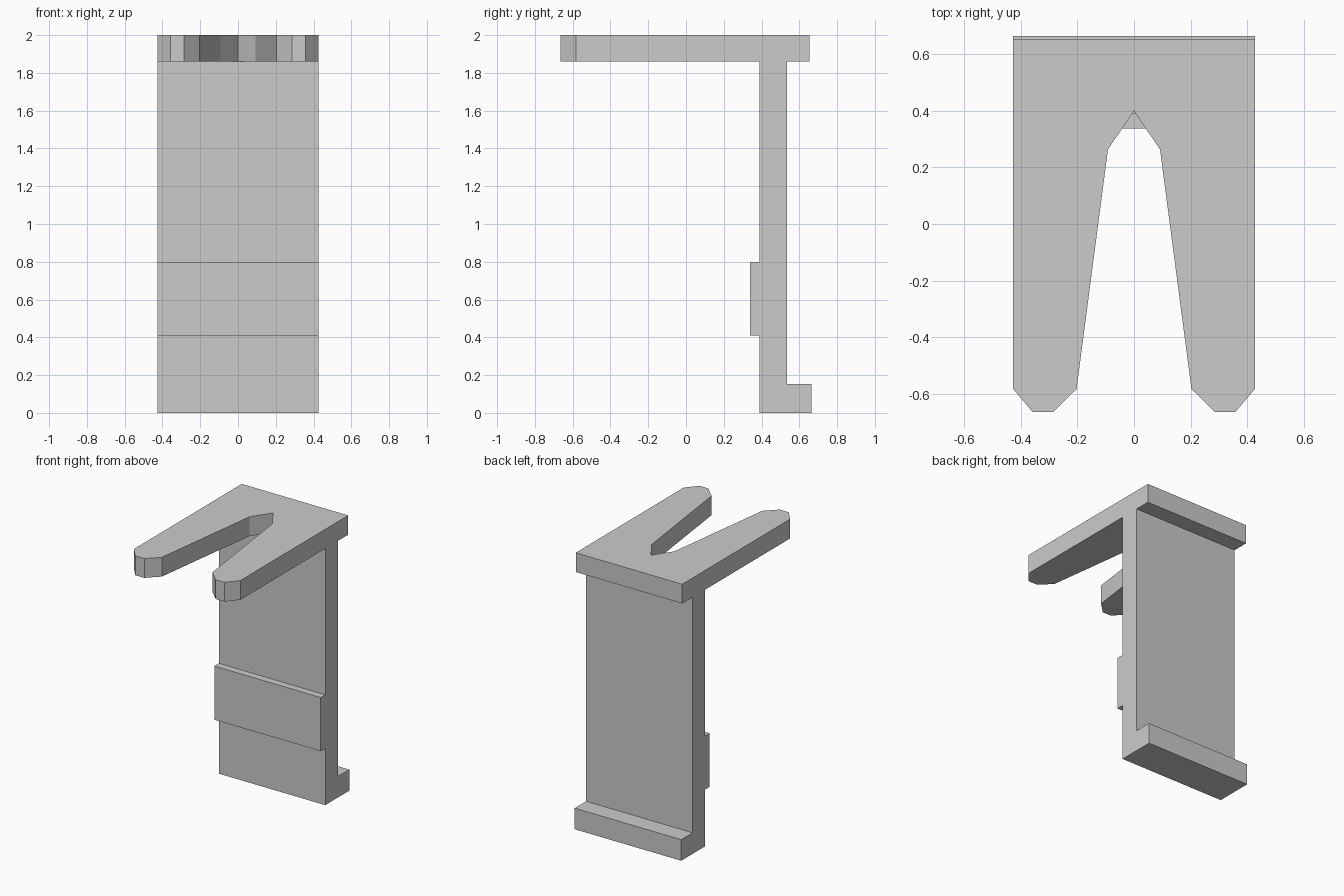
import bpy, bmesh
from mathutils import Vector

if "Cube" in bpy.data.objects:
    bpy.data.objects.remove(bpy.data.objects["Cube"])

HALF_WIDTH = 0.427


def extrude_profile(name, points, offset):
    """Make a solid by sweeping a closed flat outline along an offset."""
    bm = bmesh.new()
    face = bm.faces.new([bm.verts.new(p) for p in points])
    result = bmesh.ops.extrude_face_region(bm, geom=[face])
    moved = [g for g in result["geom"] if isinstance(g, bmesh.types.BMVert)]
    bmesh.ops.translate(bm, verts=moved, vec=Vector(offset))
    bmesh.ops.recalc_face_normals(bm, faces=bm.faces)
    mesh = bpy.data.meshes.new(name)
    bm.to_mesh(mesh)
    bm.free()
    obj = bpy.data.objects.new(name, mesh)
    bpy.context.collection.objects.link(obj)
    return obj


# Upright back plate with front pad and rear foot lip (side profile: y, z)
side = [(0.39, 0), (0.665, 0), (0.665, 0.153), (0.535, 0.153), (0.535, 1.86),
        (0.39, 1.86), (0.39, 0.80), (0.338, 0.80), (0.338, 0.411), (0.39, 0.411)]
extrude_profile("upright_plate", [(-HALF_WIDTH, y, z) for y, z in side],
                (2 * HALF_WIDTH, 0, 0))

# Forked top plate: right half outline from slot apex to rear corner, mirrored
half = [(0.092, 0.263), (0.203, -0.583), (0.286, -0.665), (0.358, -0.665),
        (HALF_WIDTH, -0.583), (HALF_WIDTH, 0.653)]
outline = [(0, 0.40)] + half + [(-x, y) for x, y in reversed(half)]
extrude_profile("forked_top", [(x, y, 1.86) for x, y in outline], (0, 0, 0.14))
